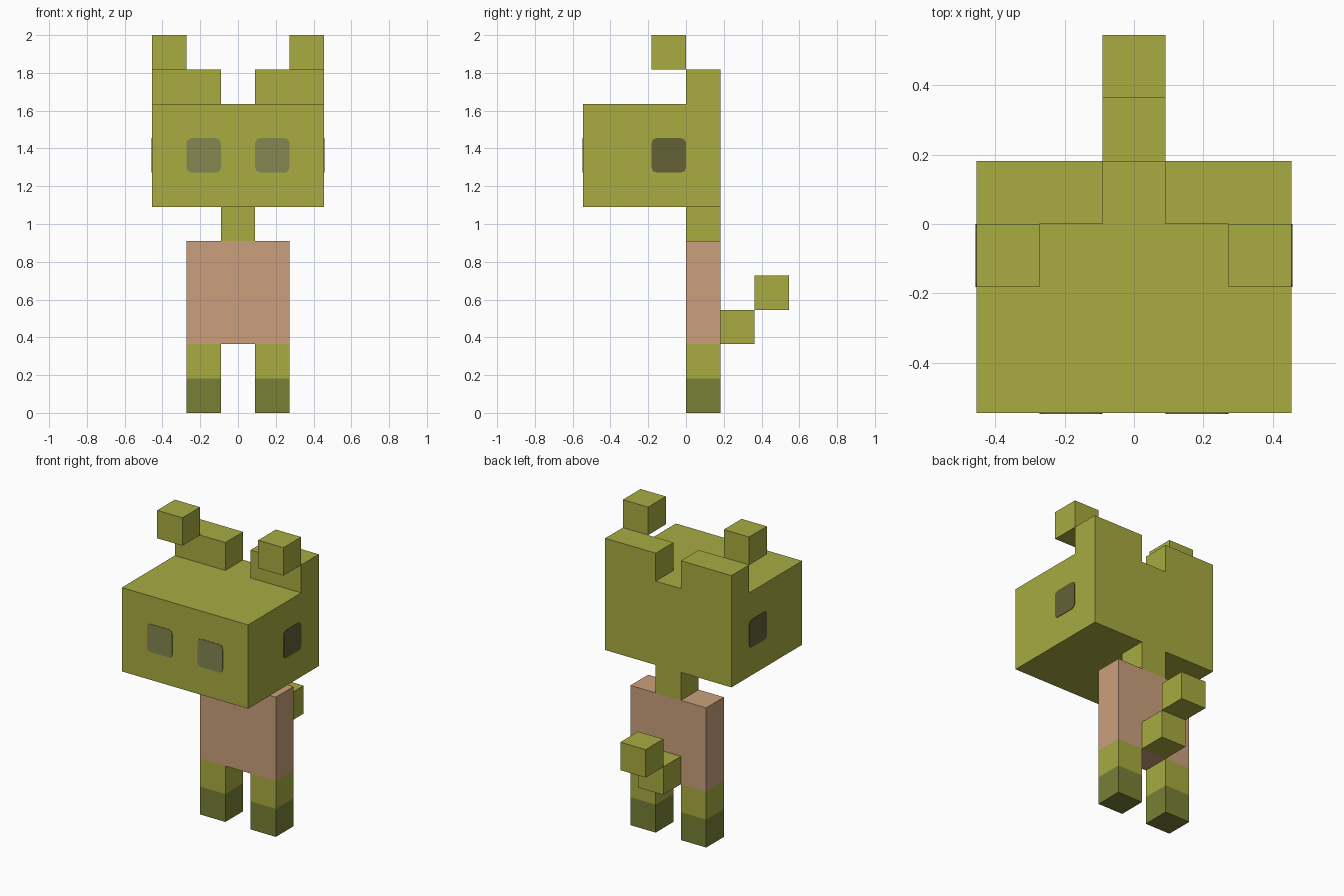
import bpy
import bmesh
from mathutils import Vector

if "Cube" in bpy.data.objects:
    bpy.data.objects.remove(bpy.data.objects["Cube"])

U = 2 / 11  # block size: the figure is 11 blocks tall


def srgb(r, g, b):
    def lin(c):
        c /= 255
        return c / 12.92 if c <= 0.04045 else ((c + 0.055) / 1.055) ** 2.4
    return (lin(r), lin(g), lin(b), 1)


def material(name, rgb):
    m = bpy.data.materials.new(name)
    m.diffuse_color = srgb(*rgb)
    m.use_nodes = True
    m.node_tree.nodes["Principled BSDF"].inputs["Base Color"].default_value = m.diffuse_color
    return m


GREEN = material("olive green", (168, 171, 65))
DARK_GREEN = material("dark olive", (120, 128, 52))
SKIN = material("tan", (203, 160, 124))
GREY_EYE = material("grey olive", (133, 134, 80))
BROWN_EYE = material("dark brown", (100, 97, 54))


def finish(name, bm, *mats):
    bmesh.ops.recalc_face_normals(bm, faces=bm.faces)
    mesh = bpy.data.meshes.new(name)
    bm.to_mesh(mesh)
    bm.free()
    for m in mats:
        mesh.materials.append(m)
    obj = bpy.data.objects.new(name, mesh)
    bpy.context.collection.objects.link(obj)
    return obj


def box_mesh(lo, hi):
    """Box between two corners given in blocks."""
    lo, hi = Vector(lo) * U, Vector(hi) * U
    bm = bmesh.new()
    bmesh.ops.create_cube(bm, size=1)
    for v in bm.verts:
        v.co = (lo + hi) / 2 + v.co * (hi - lo)
    return bm


def box(name, lo, hi, mat):
    return finish(name, box_mesh(lo, hi), mat)


def mirrored(side, x0, x1):
    return sorted((side * x0, side * x1))


def eye(name, lo, hi, axis, mat):
    """Thin plate with rounded corners, facing along the given axis."""
    bm = box_mesh(lo, hi)
    corners = [e for e in bm.edges
               if abs((e.verts[0].co - e.verts[1].co)[axis]) > 1e-5]
    bmesh.ops.bevel(bm, geom=corners, offset=0.025, segments=2, profile=0.5,
                    affect='EDGES')
    return finish(name, bm, mat)


# Body, neck and head
box("body", (-1.5, 0, 2), (1.5, 1, 5), SKIN)
box("neck", (-0.5, 0, 5), (0.5, 1, 6), GREEN)
box("head", (-2.5, -3, 6), (2.5, 1, 9), GREEN)

# Stepped tail
box("tail_base", (-0.5, 1, 2), (0.5, 2, 3), GREEN)
box("tail_tip", (-0.5, 2, 3), (0.5, 3, 4), GREEN)

T = 0.015  # eye plate thickness in blocks
for side, label in ((-1, "left"), (1, "right")):
    # Leg with a dark foot, split at one block high
    x0, x1 = mirrored(side, 0.5, 1.5)
    bm = box_mesh((x0, 0, 0), (x1, 1, 2))
    bmesh.ops.bisect_plane(bm, geom=bm.verts[:] + bm.edges[:] + bm.faces[:],
                           plane_co=(0, 0, U), plane_no=(0, 0, 1))
    for f in bm.faces:
        f.material_index = int(f.calc_center_median().z < U)
    finish(label + "_leg", bm, GREEN, DARK_GREEN)

    # Ear: wide base and a tip stepping forward
    x0, x1 = mirrored(side, 0.5, 2.5)
    box(label + "_ear_base", (x0, 0, 9), (x1, 1, 10), GREEN)
    x0, x1 = mirrored(side, 1.5, 2.5)
    box(label + "_ear_tip", (x0, -1, 10), (x1, 0, 11), GREEN)

    # Front eye, and dark patch on the side of the head
    x0, x1 = mirrored(side, 0.5, 1.5)
    eye(label + "_front_eye", (x0, -3 - T, 7), (x1, -3 + T, 8), 1, GREY_EYE)
    x0, x1 = mirrored(side, 2.5 - T, 2.5 + T)
    eye(label + "_side_eye", (x0, -1, 7), (x1, 0, 8), 0, BROWN_EYE)
